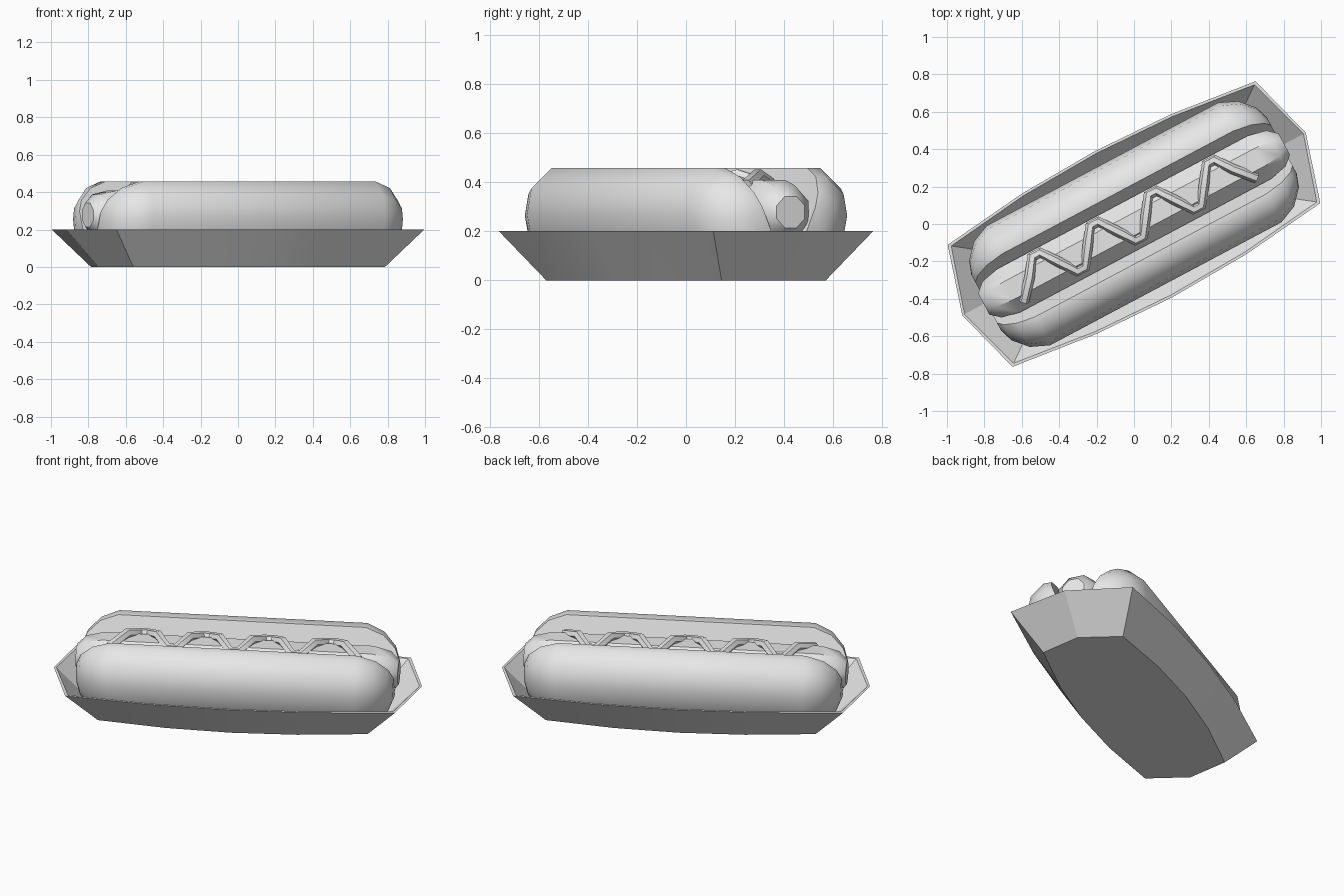
import bpy, bmesh, math
from mathutils import Matrix

cube = bpy.data.objects.get("Cube")
if cube:
    bpy.data.objects.remove(cube)

TURN = Matrix.Rotation(math.radians(28), 4, 'Z')

grey = bpy.data.materials.new("light_grey")
grey.use_nodes = True
grey.diffuse_color = (0.8, 0.8, 0.8, 1)
grey.node_tree.nodes["Principled BSDF"].inputs["Base Color"].default_value = (0.8, 0.8, 0.8, 1)


def finish(obj, angle):
    obj.matrix_world = TURN
    bpy.ops.object.select_all(action='DESELECT')
    obj.select_set(True)
    bpy.context.view_layer.objects.active = obj
    if obj.type == 'CURVE':
        bpy.ops.object.convert(target='MESH')
    if not obj.data.materials:
        obj.data.materials.append(grey)
    bpy.ops.object.shade_smooth_by_angle(angle=math.radians(angle))


def loft(name, rings, angle):
    """Skin a list of equal rings and cap both ends."""
    bm = bmesh.new()
    loops = [[bm.verts.new(p) for p in ring] for ring in rings]
    n = len(loops[0])
    for a, b in zip(loops, loops[1:]):
        for i in range(n):
            j = (i + 1) % n
            bm.faces.new((a[i], a[j], b[j], b[i]))
    bm.faces.new(loops[0])
    bm.faces.new(loops[-1])
    bmesh.ops.recalc_face_normals(bm, faces=bm.faces)
    mesh = bpy.data.meshes.new(name)
    bm.to_mesh(mesh)
    bm.free()
    obj = bpy.data.objects.new(name, mesh)
    bpy.context.collection.objects.link(obj)
    finish(obj, angle)


# Paper tray: bowed outline, flared walls with a thin rim
def outline(quarter, z, inset=0.0):
    half = [(u, v) for u, v in quarter]
    half += [(-u, v) for u, v in reversed(quarter[:-1])]
    full = half + [(-u, -v) for u, v in half[1:-1]]
    full.append((quarter[0][0], 0))
    # drop the duplicated end points
    pts = []
    for p in full:
        if p not in pts:
            pts.append(p)
    return [(u - math.copysign(inset, u) * (abs(u) > 0.6),
             v - math.copysign(inset, v) * (abs(v) > 0.1), z) for u, v in pts]


RIM = [(1.04, 0), (0.932, 0.369), (0.45, 0.425), (0, 0.442)]
BASE = [(0.845, 0), (0.762, 0.241), (0.37, 0.298), (0, 0.316)]
loft("tray", [outline(BASE, 0), outline(RIM, 0.2),
              outline(RIM, 0.2, 0.014), outline(BASE, 0.012, 0.006)], 15)

# Bun halves: flat leaning cut face, rounded back, tapered ends
SECTION = [(0.19, 0.457), (0.25, 0.457), (0.342, 0.375), (0.362, 0.27),
           (0.335, 0.13), (0.25, 0.03), (0.12, 0.006), (0.01, 0.02)]
PIVOT = (0.095, 0.235)
STATIONS = [(0.70, 1.0), (0.80, 0.84), (0.87, 0.55), (0.895, 0.28)]
ENDS = [(-u, s) for u, s in reversed(STATIONS)] + STATIONS
for side, name in ((1, "left_bun_half"), (-1, "right_bun_half")):
    loft(name, [[(u, side * (PIVOT[0] + (v - PIVOT[0]) * s),
                  PIVOT[1] + (z - PIVOT[1]) * s) for v, z in SECTION]
                for u, s in ENDS], 40)

# Sausage: eight-sided with stepped round ends
PROFILE = [(0.76, 0.142), (0.86, 0.118), (0.91, 0.07)]
PROFILE = [(-u, r) for u, r in reversed(PROFILE)] + PROFILE
loft("sausage", [[(u, r * math.cos(math.tau * (k + 0.5) / 8),
                   0.278 + r * math.sin(math.tau * (k + 0.5) / 8)) for k in range(8)]
                 for u, r in PROFILE], 40)

# Sauce: zigzag tube draped over the sausage
path = []
for i in range(9):
    u = -0.715 + i * 0.176
    sign = 1 if i % 2 else -1
    peak = 0.01 + sign * 0.1
    if 0 < i < 8:
        path += [(u - 0.025, peak - sign * 0.01, 0.392), (u + 0.025, peak - sign * 0.01, 0.392)]
    else:
        path.append((u, peak, 0.385))
    if i < 8:
        path.append((u + 0.088, 0.01, 0.428))
curve = bpy.data.curves.new("sauce", 'CURVE')
curve.dimensions = '3D'
curve.bevel_depth = 0.028
curve.bevel_resolution = 1
curve.use_fill_caps = True
spline = curve.splines.new('POLY')
spline.points.add(len(path) - 1)
for point, co in zip(spline.points, path):
    point.co = (*co, 1)
sauce = bpy.data.objects.new("sauce", curve)
bpy.context.collection.objects.link(sauce)
finish(sauce, 40)
